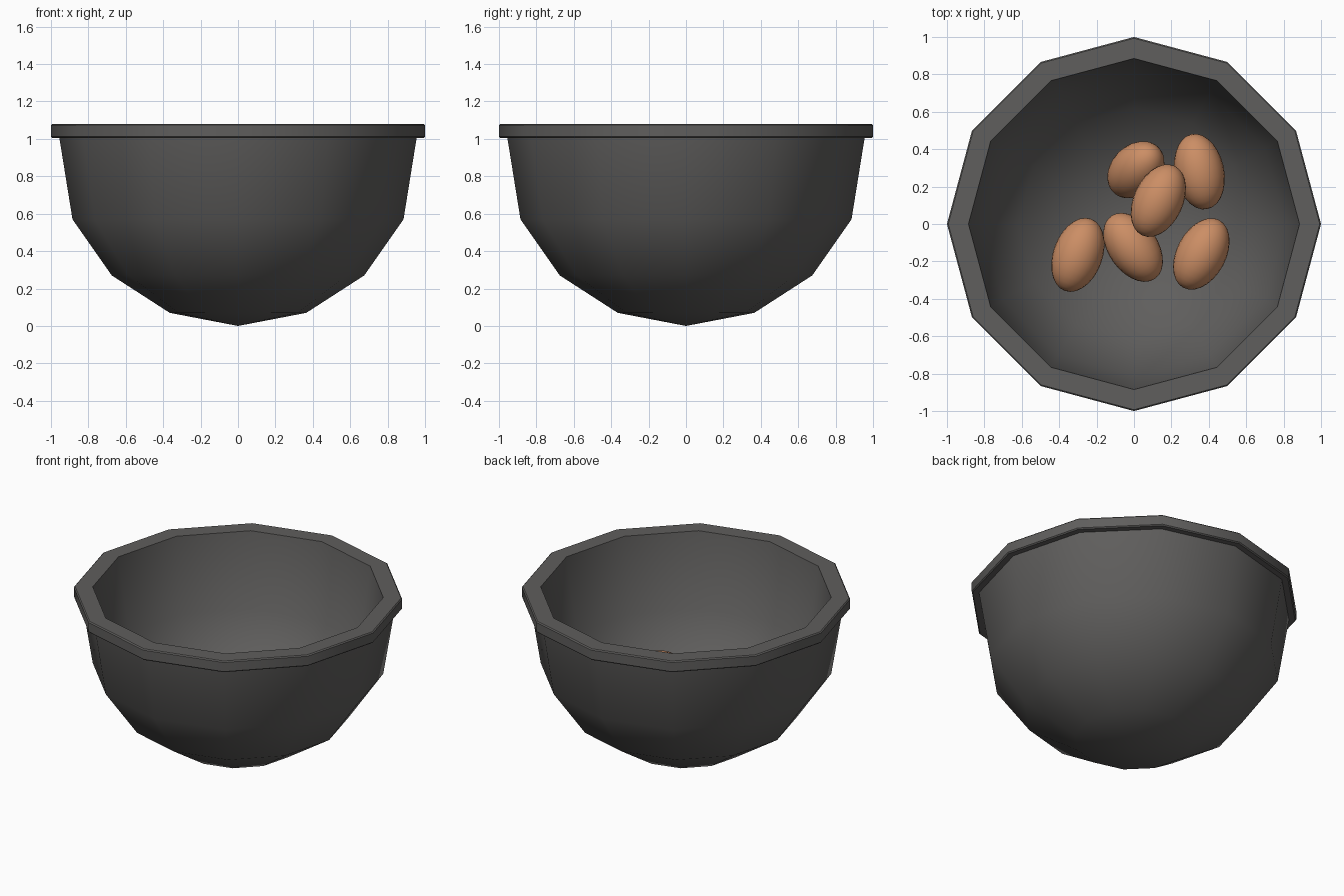
import bpy, bmesh, math
from mathutils import Matrix

if "Cube" in bpy.data.objects:
    bpy.data.objects.remove(bpy.data.objects["Cube"])


def material(name, rgb):
    m = bpy.data.materials.new(name)
    m.diffuse_color = (*rgb, 1.0)
    m.use_nodes = True
    m.node_tree.nodes["Principled BSDF"].inputs["Base Color"].default_value = m.diffuse_color
    return m


def add_object(name, bm, mat, angle):
    bmesh.ops.recalc_face_normals(bm, faces=bm.faces[:])
    mesh = bpy.data.meshes.new(name)
    bm.to_mesh(mesh)
    bm.free()
    mesh.materials.append(mat)
    ob = bpy.data.objects.new(name, mesh)
    bpy.context.collection.objects.link(ob)
    bpy.ops.object.select_all(action='DESELECT')
    ob.select_set(True)
    bpy.context.view_layer.objects.active = ob
    bpy.ops.object.shade_smooth_by_angle(angle=math.radians(angle))
    return ob


def lathe(profile, sides):
    """Revolve (radius, z) points; radius 0 becomes a single pole."""
    bm = bmesh.new()
    rings = []
    for r, z in profile:
        if r == 0:
            rings.append([bm.verts.new((0, 0, z))] * sides)
        else:
            rings.append([bm.verts.new((r * math.cos(math.tau * i / sides),
                                        r * math.sin(math.tau * i / sides), z))
                          for i in range(sides)])
    for a, b in zip(rings, rings[1:]):
        for i in range(sides):
            j = (i + 1) % sides
            quad = list(dict.fromkeys((a[i], a[j], b[j], b[i])))
            bm.faces.new(quad)
    return bm


charcoal = material("charcoal", (0.115, 0.112, 0.109))
egg_brown = material("egg brown", (0.60, 0.27, 0.13))

# Twelve-sided bowl: outside, overhanging rim, then inside
bowl_profile = [
    (0, 0), (0.365, 0.07), (0.675, 0.27), (0.885, 0.57), (0.955, 1.005),
    (0.993, 1.005), (1.0, 1.012), (1.0, 1.073), (0.993, 1.08),
    (0.885, 1.08), (0.81, 0.59), (0.62, 0.33), (0.335, 0.14), (0, 0.08),
]
add_object("bowl", lathe(bowl_profile, 12), charcoal, 40)

# Eggs: x, y, z, heading and upward tilt of the long axis in degrees
eggs = [
    (0.01, 0.29, 0.33, 45, 46),
    (0.35, 0.28, 0.38, 102, 0),
    (0.13, 0.125, 0.50, 65, 0),
    (-0.005, -0.125, 0.27, 125, 0),
    (-0.30, -0.165, 0.34, 70, 0),
    (0.36, -0.16, 0.385, 62, 0),
]
for n, (x, y, z, heading, tilt) in enumerate(eggs, 1):
    bm = bmesh.new()
    bmesh.ops.create_uvsphere(bm, u_segments=24, v_segments=14, radius=1)
    m = (Matrix.Translation((x, y, z))
         @ Matrix.Rotation(math.radians(heading), 4, 'Z')
         @ Matrix.Rotation(math.radians(90 - tilt), 4, 'Y')
         @ Matrix.Diagonal((0.132, 0.132, 0.205, 1)))
    bmesh.ops.transform(bm, matrix=m, verts=bm.verts[:])
    add_object(f"egg_{n}", bm, egg_brown, 60)
